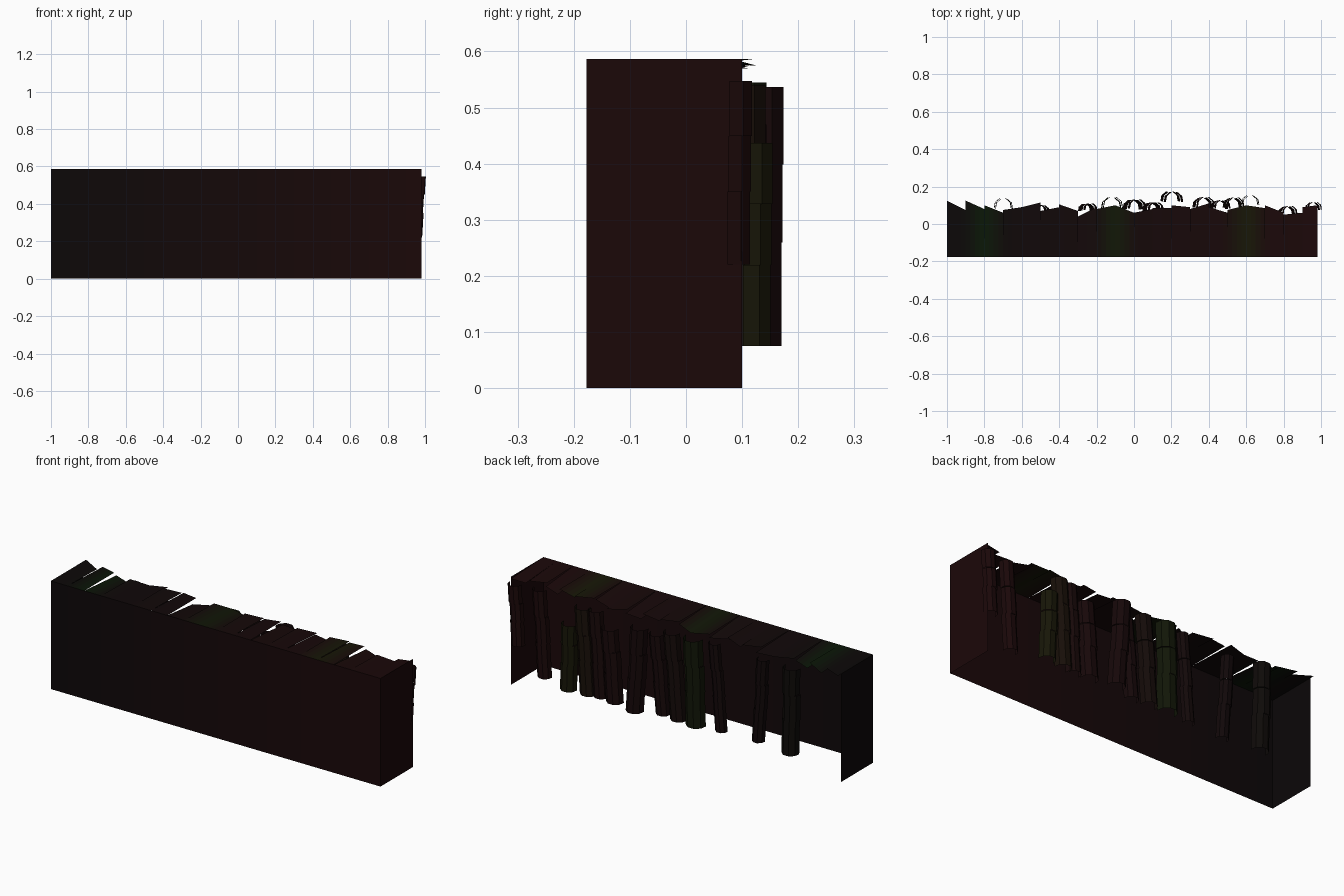
import bpy, math

if "Cube" in bpy.data.objects:
    bpy.data.objects.remove(bpy.data.objects["Cube"])

FRONT, HEIGHT, LEFT, RIGHT = -0.177, 0.587, -1.0, 0.98


def paint(name, x, green=False):
    # very dark brown that reddens to the right, with three green bands
    t = (x + 1) / 2
    g = 0
    if green:
        g = sum(math.exp(-((x - c) / 0.07) ** 2) for c in (-0.8, -0.1, 0.6))
    red = 0.0035 + 0.0075 * t
    col = (red * (1 - 0.25 * g * (1.2 - t)), 0.0024 + 0.006 * g, 0.0026 - 0.0005 * g, 1)
    mat = bpy.data.materials.new(name)
    mat.diffuse_color = col
    mat.use_nodes = True
    mat.node_tree.nodes["Principled BSDF"].inputs["Base Color"].default_value = mat.diffuse_color
    return mat


def sheet(name, verts, faces, mats, slots=None):
    mesh = bpy.data.meshes.new(name)
    mesh.from_pydata(verts, [], faces)
    for m in mats:
        mesh.materials.append(m)
    if slots:
        for p, s in zip(mesh.polygons, slots):
            p.material_index = s
    ob = bpy.data.objects.new(name, mesh)
    bpy.context.collection.objects.link(ob)
    return ob


# Back edge of each top board: y at its left and right corners
edge = [(.125, .075), (.125, .08), (.10, .06), (.075, .09), (.09, .115), (.07, .09),
        (.105, .07), (.04, .09), (.08, .10), (.10, .06), (.06, .08), (.085, .085),
        (.10, .09), (.08, .11), (.09, .06), (.075, .10), (.10, .085), (.10, .06),
        (.05, .06), (.09, .10)]
xs = [LEFT + 0.1 * i for i in range(20)] + [RIGHT]
dips = (.0, .012, .022, .006, .018)  # how far a board's back corners sag

# Front wall in strips, and jagged top boards
wall_v, wall_f, wall_m = [], [], []
top_v, top_f, top_m = [], [], []
for i, (yl, yr) in enumerate(edge):
    a, b = xs[i], xs[i + 1]
    wall_v += [(a, FRONT, 0), (b, FRONT, 0), (b, FRONT, HEIGHT), (a, FRONT, HEIGHT)]
    wall_f.append([4 * i + k for k in range(4)])
    wall_m.append(paint("wall_paint", (a + b) / 2))
    zl, zr = HEIGHT - dips[i % 5], HEIGHT - dips[(i * 2 + 3) % 5]
    # each board is cut in four for a finer colour gradient
    for k in range(4):
        p, q = k / 4, (k + 1) / 4
        c, d = a + (b - a) * p, a + (b - a) * q
        n = len(top_v)
        top_v += [(c, FRONT, HEIGHT), (d, FRONT, HEIGHT),
                  (d, yl + (yr - yl) * q, zl + (zr - zl) * q),
                  (c, yl + (yr - yl) * p, zl + (zr - zl) * p)]
        top_f.append([n, n + 1, n + 2, n + 3])
        top_m.append(paint("top_paint", (c + d) / 2, True))
sheet("front_wall", wall_v, wall_f, wall_m, range(len(wall_f)))
sheet("top_boards", top_v, top_f, top_m, range(len(top_f)))

# End panels
for name, x in (("left_end", LEFT), ("right_end", RIGHT)):
    v = [(x, FRONT, 0), (x, .10, 0), (x, .10, HEIGHT), (x, FRONT, HEIGHT)]
    sheet(name, v, [(0, 1, 2, 3) if x > 0 else (3, 2, 1, 0)], [paint("end_paint", x)])


def column(name, x, y, r, z0, z1, lean, splits=(.3, .6)):
    # stacked open half-tubes, each stepped a little from the one above
    cuts = [0, *splits, 1]
    v, f = [], []
    for s in range(3):
        n = len(v)
        for t in (cuts[s], cuts[s + 1]):
            cx = x + lean * (t - .5) + (.002, -.002, .002)[s]
            for k in range(6):
                a = math.radians(-10 + 200 * k / 5)
                v.append((cx + r * math.cos(a), y - .002 * s + r * math.sin(a),
                          z1 + (z0 - z1) * t))
        f += [(n + k, n + k + 6, n + k + 7, n + k + 1) for k in range(5)]
    sheet(name, v, f, [paint("column_paint", x, True)])


# Hanging columns: x, y, radius, bottom, top, lean
columns = [(-.70, .095, .046, .075, .545, .01),
           (-.50, .070, .034, .075, .53, .03),
           (-.25, .080, .032, .075, .545, -.04),
           (-.12, .095, .052, .075, .545, -.015),
           (.00, .090, .044, .075, .54, -.04),
           (.10, .080, .038, .075, .50, -.04),
           (.20, .130, .047, .075, .537, .03),
           (.37, .100, .046, .075, .47, -.03),
           (.46, .090, .040, .075, .54, -.03),
           (.53, .100, .044, .075, .54, -.03),
           (.62, .113, .044, .075, .437, .01),
           (.82, .060, .038, .075, .545, -.03),
           (.957, .084, .036, .22, .547, -.02)]
for i, c in enumerate(columns):
    column(f"hanging_column_{i + 1}", *c)
